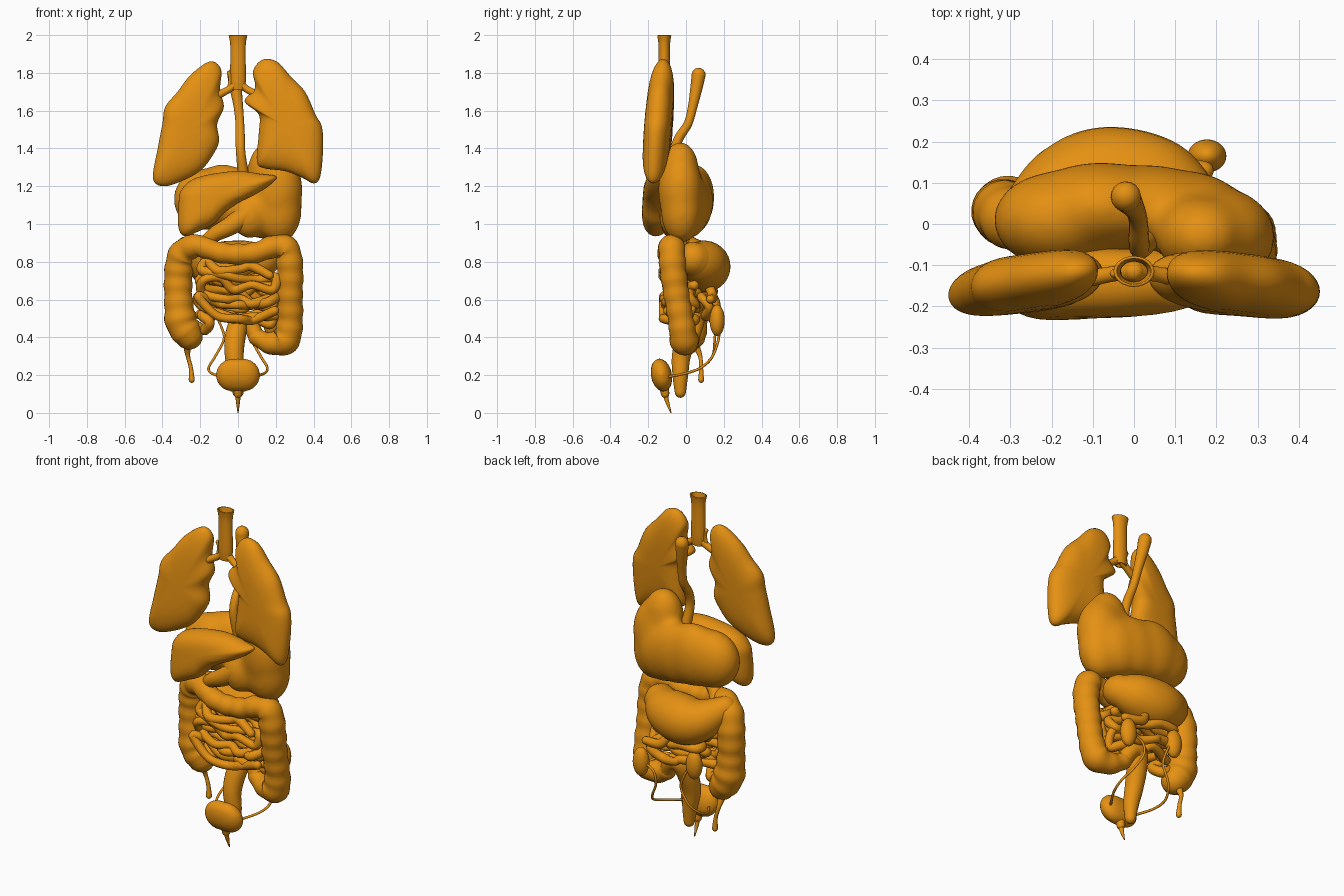
import bpy, bmesh, math, random
from mathutils import Vector, Matrix

old = bpy.data.objects.get("Cube")
if old:
    bpy.data.objects.remove(old, do_unlink=True)
random.seed(4)

amber = bpy.data.materials.new("amber")
amber.use_nodes = True
colour = (0.78, 0.28, 0.006, 1)
amber.diffuse_color = colour
amber.node_tree.nodes["Principled BSDF"].inputs["Base Color"].default_value = colour


def finish(name, bm):
    """Turn a bmesh into a smooth shaded object."""
    bmesh.ops.recalc_face_normals(bm, faces=bm.faces)
    mesh = bpy.data.meshes.new(name)
    bm.to_mesh(mesh)
    bm.free()
    mesh.shade_smooth()
    mesh.materials.append(amber)
    obj = bpy.data.objects.new(name, mesh)
    bpy.context.collection.objects.link(obj)
    return obj


def spline(points, steps, closed=False):
    """Catmull-Rom samples through points of any dimension."""
    pts = [Vector(p) for p in points]
    n = len(pts)
    pick = (lambda i: pts[i % n]) if closed else (lambda i: pts[max(0, min(n - 1, i))])
    out = []
    for i in range(n if closed else n - 1):
        a, b, c, d = (pick(i + k) for k in (-1, 0, 1, 2))
        for s in range(steps):
            t = s / steps
            out.append((b * 2 + (c - a) * t + (a * 2 - b * 5 + c * 4 - d) * t ** 2
                        + (b * 3 - a - c * 3 + d) * t ** 3) / 2)
    if not closed:
        out.append(pts[-1])
    return out


def bridge(bm, rings):
    for a, b in zip(rings, rings[1:]):
        for i in range(len(a)):
            j = (i + 1) % len(a)
            bm.faces.new((a[i], a[j], b[j], b[i]))


def tube(name, points, sides=16, steps=8, bump=0, spacing=0.085, domed=True):
    """Sweep a circle along (x, y, z, radius) points, with optional pouches."""
    path = [(p.to_3d(), p[3]) for p in spline(points, steps)]
    if bump:
        length, lumpy = 0, []
        for i, (p, r) in enumerate(path):
            length += (p - path[i - 1][0]).length if i else 0
            lumpy.append((p, r * (1 + bump * math.sin(math.tau * length / spacing))))
        path = lumpy
    if domed:
        angles = [math.radians(a) for a in (25, 50, 70, 85)]
        (p, r), (q, s) = path[0], path[-1]
        t0 = (p - path[1][0]).normalized()
        t1 = (q - path[-2][0]).normalized()
        head = [(p + t0 * r * math.sin(a), r * math.cos(a)) for a in reversed(angles)]
        tail = [(q + t1 * s * math.sin(a), s * math.cos(a)) for a in angles]
        path = head + path + tail
    bm, rings, normal = bmesh.new(), [], Vector((0.3, 1, 0.2))
    for i, (p, r) in enumerate(path):
        t = (path[min(i + 1, len(path) - 1)][0] - path[max(i - 1, 0)][0]).normalized()
        normal = (normal - t * normal.dot(t)).normalized()
        side = t.cross(normal)
        rings.append([bm.verts.new(p + (normal * math.cos(a) + side * math.sin(a)) * r)
                      for a in (math.tau * k / sides for k in range(sides))])
    bridge(bm, rings)
    if domed:
        bm.faces.new(rings[0])
        bm.faces.new(rings[-1])
    return finish(name, bm)


def pillow(name, outline, centre, depth, y_at):
    """Puff a front outline into a rounded slab around the surface y_at(x, z)."""
    edge, mid = spline(outline, 5, True), Vector(centre)
    bm, rings, count = bmesh.new(), [], 18
    for k in range(count + 1):
        a = math.pi * (k / count - 0.5) * 0.98
        ring = []
        for p in edge:
            q = mid + (p - mid) * math.cos(a) ** 0.58
            ring.append(bm.verts.new((q.x, y_at(q.x, q.y) + depth * math.sin(a), q.y)))
        rings.append(ring)
    bridge(bm, rings)
    bm.faces.new(rings[0])
    bm.faces.new(rings[-1])
    return finish(name, bm)


def blob(name, balls, voxel=0):
    """Ellipsoids of (centre, radii, tilt about x), melted together when voxel is set."""
    bm = bmesh.new()
    for centre, radii, tilt in balls:
        matrix = (Matrix.Translation(centre) @ Matrix.Rotation(math.radians(tilt), 4, 'X')
                  @ Matrix.Diagonal((*radii, 1)))
        bmesh.ops.create_uvsphere(bm, u_segments=32, v_segments=20, radius=1, matrix=matrix)
    obj = finish(name, bm)
    if voxel:
        melt = obj.modifiers.new("melt", 'REMESH')
        melt.mode, melt.voxel_size, melt.use_smooth_shade = 'VOXEL', voxel, True
        soft = obj.modifiers.new("soften", 'SMOOTH')
        soft.factor, soft.iterations = 0.5, 40
    return obj


# Lungs
pillow("right_lung", [(-.15, 1.86), (-.09, 1.82), (-.095, 1.71), (-.075, 1.62), (-.11, 1.53),
                      (-.1, 1.44), (-.13, 1.37), (-.19, 1.29), (-.28, 1.235), (-.39, 1.2),
                      (-.45, 1.24), (-.425, 1.4), (-.4, 1.53), (-.385, 1.62),
                      (-.32, 1.7), (-.25, 1.79)], (-.25, 1.5), 0.068,
       lambda x, z: -0.12 + 0.09 * x + 0.05 * (z - 1.5))
pillow("left_lung", [(.13, 1.87), (.205, 1.86), (.28, 1.78), (.355, 1.7), (.41, 1.58),
                     (.445, 1.51), (.45, 1.39), (.435, 1.25), (.4, 1.215), (.34, 1.245),
                     (.25, 1.28), (.14, 1.295), (.1, 1.33), (.11, 1.48), (.11, 1.58), (.035, 1.65),
                     (.09, 1.72), (.08, 1.81)], (.25, 1.52), 0.072,
       lambda x, z: -0.133 - 0.06 * x + 0.06 * (z - 1.5))

# Airway, flattened front to back
trachea = tube("trachea", [(0, 0, 1.71, .028), (0, 0, 1.77, .034), (0, 0, 1.9, .032),
                           (0, 0, 1.96, .034), (0, 0, 2, .042)], 24, domed=False)
trachea.location.y = -0.115
trachea.scale.y = 0.75
trachea.modifiers.new("wall", 'SOLIDIFY').thickness = 0.008
for side, label in ((-1, "right"), (1, "left")):
    tube(label + "_bronchus", [(0, -.115, 1.75, .025), (side * .045, -.12, 1.715, .019),
                               (side * .1, -.13, 1.685, .021)])
tube("right_upper_bronchus", [(-.045, -.12, 1.72, .013), (-.04, -.12, 1.77, .01),
                              (-.048, -.12, 1.8, .011)], 10)

# Gullet and stomach
tube("gullet", [(-.02, .067, 1.79, .037), (-.012, .055, 1.72, .032), (.002, .035, 1.62, .025),
                (.01, .01, 1.53, .023), (.012, -.04, 1.45, .025), (.015, -.06, 1.37, .025),
                (.03, -.04, 1.25, .03)])
blob("stomach", [((.165, -.03, 1.285), (.115, .1, .155), 0),
                 ((.205, -.03, 1.18), (.14, .12, .2), 0),
                 ((.215, -.025, 1.07), (.125, .11, .175), 0),
                 ((.13, .01, 1.1), (.15, .12, .18), 0),
                 ((.03, .04, 1.12), (.18, .105, .175), 0),
                 ((-.08, .04, 1.14), (.18, .112, .18), 0),
                 ((-.18, .01, 1.13), (.165, .12, .165), 0),
                 ((.06, -.06, 1.04), (.1, .085, .12), 0)], 0.014)
tube("duodenum", [(.05, -.08, 1.05, .06), (-.04, -.08, .99, .05), (-.13, -.06, .94, .04),
                  (-.18, -.02, .88, .035), (-.17, .02, .8, .032), (-.08, .02, .72, .03)])

# Liver
pillow("liver", [(-.315, 1.1), (-.3, 1.18), (-.22, 1.245), (-.02, 1.28), (.12, 1.265),
                 (.205, 1.25), (.16, 1.2), (.08, 1.15), (0, 1.11), (-.07, 1.06), (-.13, 1.0),
                 (-.2, .965), (-.28, .935), (-.315, .98)], (-.14, 1.14), 0.084,
       lambda x, z: -0.148 + 0.07 * (z - 1.1))

# Rear sac below the stomach
tube("rear_sac", [(.135, .04, .815, .09), (.05, .085, .79, .125), (-.07, .1, .775, .135),
                  (-.17, .08, .8, .112), (-.27, .02, .87, .065)], 28)

# Large bowel, in one run from the pouch to the rectum
tube("large_bowel", [(-.26, .03, .41, .075), (-.3, .03, .48, .085), (-.315, .03, .6, .075),
                     (-.315, .03, .74, .075), (-.295, .01, .84, .072), (-.22, -.04, .885, .06),
                     (-.1, -.085, .85, .055), (0, -.095, .84, .055), (.1, -.095, .85, .055),
                     (.19, -.085, .88, .06), (.255, -.075, .865, .07), (.275, -.07, .77, .07),
                     (.275, -.05, .62, .068), (.275, -.025, .48, .068), (.25, -.01, .385, .075),
                     (.17, .01, .37, .058), (.1, .03, .4, .045)], 24, bump=0.04)
tube("rectum", [(.1, .03, .4, .042), (.06, .05, .47, .045), (.01, .045, .48, .05),
                (-.015, .005, .4, .055), (-.02, -.025, .3, .05), (-.005, -.03, .2, .042),
                (0, -.03, .11, .03)], 20)
tube("appendix", [(-.27, .05, .36, .022), (-.265, .075, .3, .012), (-.25, .08, .24, .011),
                  (-.245, .08, .175, .016)], 10)

# Small bowel, as stacked winding layers
for layer, (y, width, top, rows) in enumerate([(-.09, .18, .76, 6), (-.03, .19, .75, 6),
                                               (.04, .18, .7, 5), (.11, .15, .65, 3)]):
    coil = []
    for row in range(rows):
        direction = 1 if row % 2 else -1
        for k in range(-2, 3):
            coil.append((direction * k / 2 * width + random.uniform(-.025, .025),
                         y + random.uniform(-.035, .035),
                         top - row * .046 - k * direction * .012 + random.uniform(-.035, .035),
                         random.uniform(.022, .028)))
    tube(f"small_bowel_{layer + 1}", coil, 10, 6)
tube("small_bowel_end", [(-.13, .04, .56, .025), (-.19, .0, .52, .027), (-.15, -.03, .48, .027),
                         (-.18, .02, .44, .03), (-.23, .03, .47, .025)], 12)

# Kidneys and their ducts
for side, label, x, y, z in ((-1, "right", .155, .145, .55), (1, "left", .177, .165, .49)):
    blob(label + "_kidney", [((side * x, y, z), (.047, .04, .083), 0)])
    tube(label + "_ureter", [(side * a, b, c, .007) for a, b, c in (
        (x - .02, y, z), (.09, y + .01, .46), (.075, y + .007, .39), (.12, .14, .3),
        (.155, .08, .24), (.14, 0, .21), (.08, -.1, .19))], 8)

# Bladder and outlet
blob("bladder", [((x, -.13, .2), (.09, .057, .092), 12) for x in (-.032, 0, .032)], 0.01)
tube("bladder_neck", [(0, -.115, .13, .026), (0, -.11, .1, .022)])
tube("urethra", [(0, -.11, .1, .014), (0, -.1, .06, .011), (0, -.08, .003, .003)], 10)
